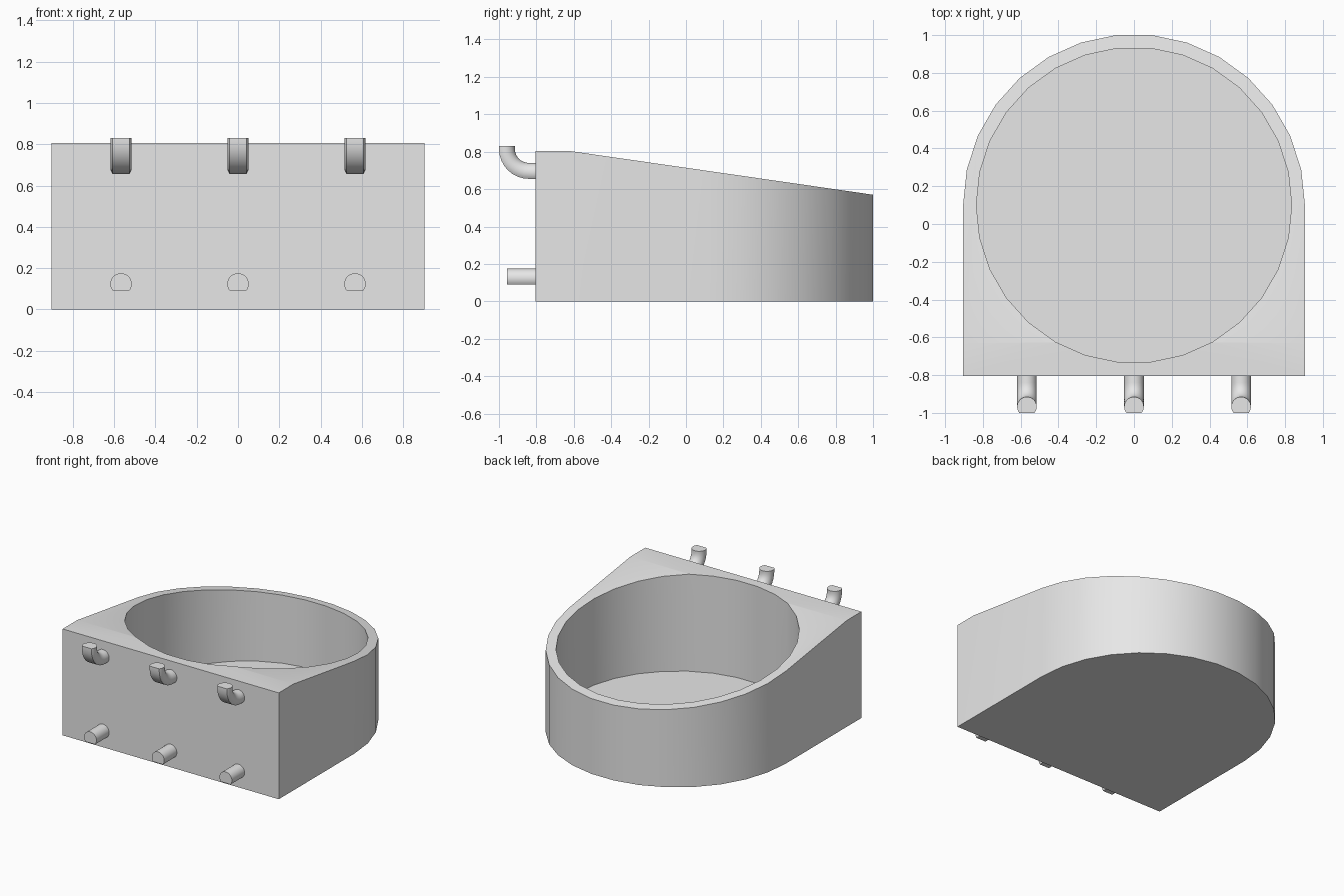
import bpy, bmesh, math
from mathutils import Vector

if "Cube" in bpy.data.objects:
    bpy.data.objects.remove(bpy.data.objects["Cube"])

R_OUT, R_IN, CY = 0.905, 0.835, 0.1
FRONT, TOP, FLOOR, SIDES = -0.805, 0.805, 0.07, 30

grey = bpy.data.materials.new("light grey")
grey.diffuse_color = (0.8, 0.8, 0.8, 1)
grey.use_nodes = True
grey.node_tree.nodes["Principled BSDF"].inputs["Base Color"].default_value = grey.diffuse_color


def make_object(name, bm):
    bmesh.ops.recalc_face_normals(bm, faces=bm.faces)
    mesh = bpy.data.meshes.new(name)
    bm.to_mesh(mesh)
    bm.free()
    ob = bpy.data.objects.new(name, mesh)
    bpy.context.collection.objects.link(ob)
    mesh.materials.append(grey)
    return ob


def smooth(ob):
    bpy.ops.object.select_all(action='DESELECT')
    ob.select_set(True)
    bpy.context.view_layer.objects.active = ob
    bpy.ops.object.shade_smooth_by_angle(angle=math.radians(30))


def loft(loops):
    """Closed skin through rings of equal point count, capped at both ends."""
    bm = bmesh.new()
    rings = [[bm.verts.new(p) for p in loop] for loop in loops]
    n = len(rings[0])
    for a, b in zip(rings, rings[1:]):
        for i in range(n):
            j = (i + 1) % n
            bm.faces.new((a[i], a[j], b[j], b[i]))
    bm.faces.new(rings[0])
    bm.faces.new(rings[-1])
    return bm


def arc(r, count):
    """Points around the bin centre, one side step apart."""
    step = math.tau / SIDES
    return [(r * math.cos(i * step), CY + r * math.sin(i * step)) for i in range(count)]


def prism(outline, z0, z1):
    return loft([[(x, y, z) for x, y in outline] for z in (z0, z1)])


# Bin body: square front, round back, sloping rim
outline = arc(R_OUT, SIDES // 2 + 1) + [(-R_OUT, FRONT), (R_OUT, FRONT)]
bm = prism(outline, 0, TOP)
bmesh.ops.bisect_plane(bm, geom=bm.verts[:] + bm.edges[:] + bm.faces[:],
                       plane_co=(0, -0.63, TOP), plane_no=Vector((0, 0.235, 1.63)).normalized(),
                       clear_outer=True)
bmesh.ops.holes_fill(bm, edges=[e for e in bm.edges if e.is_boundary], sides=0)
body = make_object("bin_body", bm)

# Round well cut out of the body
cutter = make_object("well_cutter", prism(arc(R_IN, SIDES), FLOOR, 1.2))
cutter.hide_render = True
mod = body.modifiers.new("well", 'BOOLEAN')
mod.operation, mod.solver, mod.object = 'DIFFERENCE', 'EXACT', cutter
bpy.ops.object.select_all(action='DESELECT')
body.select_set(True)
bpy.context.view_layer.objects.active = body
bpy.ops.object.modifier_apply(modifier=mod.name)
bpy.data.objects.remove(cutter)
smooth(body)

# Peg cross-section: circle with a flat on the underside
PEG_R, FLAT = 0.052, 0.033
a0 = -math.asin(FLAT / PEG_R)
section = [(PEG_R * math.cos(a), PEG_R * math.sin(a))
           for a in (a0 + (math.pi - 2 * a0) * i / 20 for i in range(21))]


def sweep(name, x, path):
    """path: (y, z, t), where t is how far the bend has turned upward."""
    loops = [[(x + u, y + v * math.sin(t), z + v * math.cos(t)) for u, v in section]
             for y, z, t in path]
    smooth(make_object(name, loft(loops)))


# Upper hooks and lower support pegs, three of each
BEND_Y, BEND_Z, BEND_R = -0.84, 0.815, 0.127
bend = [(BEND_Y - BEND_R * math.sin(t), BEND_Z - BEND_R * math.cos(t), t)
        for t in (math.pi / 2 * i / 8 for i in range(9))]
hook = [(-0.79, BEND_Z - BEND_R, 0)] + bend + [(BEND_Y - BEND_R, 0.83, math.pi / 2)]
for side, x in (("left", -0.567), ("middle", 0), ("right", 0.567)):
    sweep("upper_hook_" + side, x, hook)
    sweep("lower_peg_" + side, x, [(-0.79, 0.123, 0), (-0.957, 0.123, 0)])
